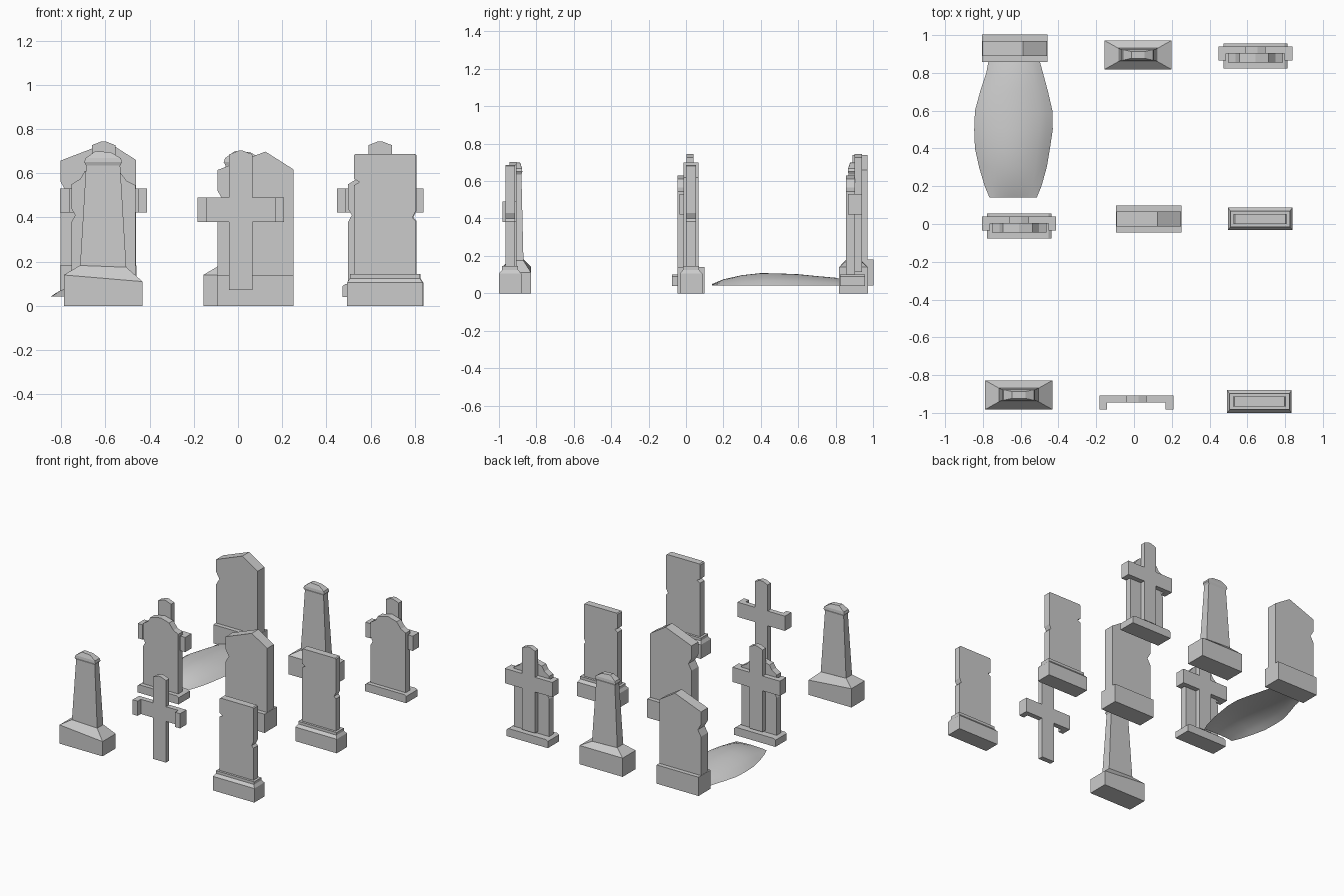
import bpy, math

if "Cube" in bpy.data.objects:
    bpy.data.objects.remove(bpy.data.objects["Cube"])

def make(name, verts, faces, loc):
    me = bpy.data.meshes.new(name)
    me.from_pydata(verts, [], faces)
    me.update()
    ob = bpy.data.objects.new(name, me)
    ob.location = loc
    bpy.context.collection.objects.link(ob)
    return ob

def extrude(name, prof, y0, y1, loc):
    """Front-view outline (x, z), counter-clockwise from the front, given depth."""
    n = len(prof)
    v = [(x, y0, z) for x, z in prof] + [(x, y1, z) for x, z in prof]
    f = [tuple(range(n)), tuple(range(2 * n - 1, n - 1, -1))]
    f += [(i, i + n, (i + 1) % n + n, (i + 1) % n) for i in range(n)]
    return make(name, v, f, loc)

def stack(name, rings, loc):
    """Rectangular rings (half x, half y, z left, z right) lofted upward."""
    v, f = [], [(3, 2, 1, 0)]
    for hx, hy, zl, zr in rings:
        v += [(-hx, -hy, zl), (hx, -hy, zr), (hx, hy, zr), (-hx, hy, zl)]
    for k in range(len(rings) - 1):
        a = 4 * k
        f += [(a + i, a + (i + 1) % 4, a + 4 + (i + 1) % 4, a + 4 + i) for i in range(4)]
    e = 4 * len(rings) - 4
    f.append((e, e + 1, e + 2, e + 3))
    return make(name, v, f, loc)

def box(name, x0, x1, y0, y1, z0, z1, loc):
    return extrude(name, [(x0, z0), (x1, z0), (x1, z1), (x0, z1)], y0, y1, loc)

# gabled headstone: slab with off-centre peak and a worn left edge
def gabled(tag, loc):
    box(tag + "_base", -.173, .173, -.072, .072, 0, .14, loc)
    extrude(tag + "_slab", [(-.171, .14), (.171, .14), (.171, .618), (.045, .698),
            (-.171, .615), (-.171, .52), (-.145, .475), (-.171, .43)], -.04, .04, loc)

# obelisk: sloped plinth, tapered shaft, small flared cap
def obelisk(tag, loc, worn):
    stack(tag + "_plinth", [(.178, .077, 0, 0), (.178, .077, .14, .14 - worn),
                            (.105, .036, .183, .175)], loc)
    stack(tag + "_shaft", [(.105, .036, .17, .17), (.077, .025, .635, .635),
                           (.086, .03, .65, .65), (.08, .028, .668, .668),
                           (.035, .018, .70, .695)], loc)

# flat headstone on a chamfered base, with a chip in the right edge
def flat_stone(tag, loc):
    stack(tag + "_base", [(.171, .06, 0, 0), (.171, .06, .105, .105),
                          (.158, .043, .125, .125), (.158, .043, .145, .145)], loc)
    extrude(tag + "_slab", [(-.14, .14), (.14, .14), (.14, .385), (.125, .40), (.14, .43),
            (.14, .68), (.133, .687), (-.133, .687), (-.14, .68), (-.14, .575),
            (-.115, .56), (-.14, .545)], -.026, .026, loc)

# cross whose arm ends wrap forward
def cross(tag, loc):
    extrude(tag + "_body", [(-.053, .072), (.053, .072), (.053, .38), (.196, .38),
            (.196, .49), (.053, .49), (.053, .685), (.01, .702), (-.01, .702),
            (-.053, .685), (-.053, .49), (-.196, .49), (-.196, .38), (-.053, .38)],
            0, .038, loc)
    for s, side in ((-1, "left"), (1, "right")):
        x0, x1 = sorted((s * .155, s * .196))
        box(f"{tag}_{side}_arm_end", x0, x1, -.037, 0, .38, .49, loc)

# shouldered slab held by a cross
def cross_stone(tag, loc):
    x, y, z = loc
    extrude(tag + "_base", [(-.17, .04), (.17, .04), (.17, .09), (.155, .10),
                            (-.155, .10), (-.17, .09)], -.076, .056, loc)
    extrude(tag + "_slab", [(-.145, .10), (.145, .10), (.145, .545), (.105, .565),
            (.07, .61), (0, .63), (-.085, .61), (-.105, .575), (-.145, .55),
            (-.145, .44), (-.128, .41), (-.145, .38)], -.045, .004, loc)
    cross(tag + "_cross", (x, y + .002, z + .042))

gabled("middle_gabled", (.079, .026, 0))
gabled("back_gabled", (-.632, .93, .042))
obelisk("front_obelisk", (-.61, -.905, 0), .03)
obelisk("back_obelisk", (.021, .895, 0), 0)
flat_stone("front_flat", (.664, -.94, 0))
flat_stone("middle_flat", (.668, .027, 0))
cross("front_cross", (.013, -.945, 0))
cross_stone("middle_cross_stone", (-.608, 0, 0))
cross_stone("back_cross_stone", (.643, .9, 0))

# grave mound: domed sections (y, left, right, crest height)
rows = [(.14, -.765, -.515, .05), (.20, -.79, -.49, .075), (.30, -.82, -.462, .097),
        (.40, -.842, -.445, .108), (.50, -.846, -.43, .106), (.60, -.842, -.432, .102),
        (.70, -.815, -.455, .092), (.80, -.782, -.482, .083), (.865, -.77, -.50, .068)]
N = 12
v, f = [], []
for y, a, b, h in rows:
    for i in range(N + 1):
        t = i / N
        v.append((a + (b - a) * t, y, .043 + (h - .043) * math.sin(math.pi * t) ** .75))
for r in range(len(rows) - 1):
    for i in range(N):
        k = r * (N + 1) + i
        f.append((k, k + 1, k + N + 2, k + N + 1))
mound = make("grave_mound", v, f, (0, 0, 0))
for p in mound.data.polygons:
    p.use_smooth = True
